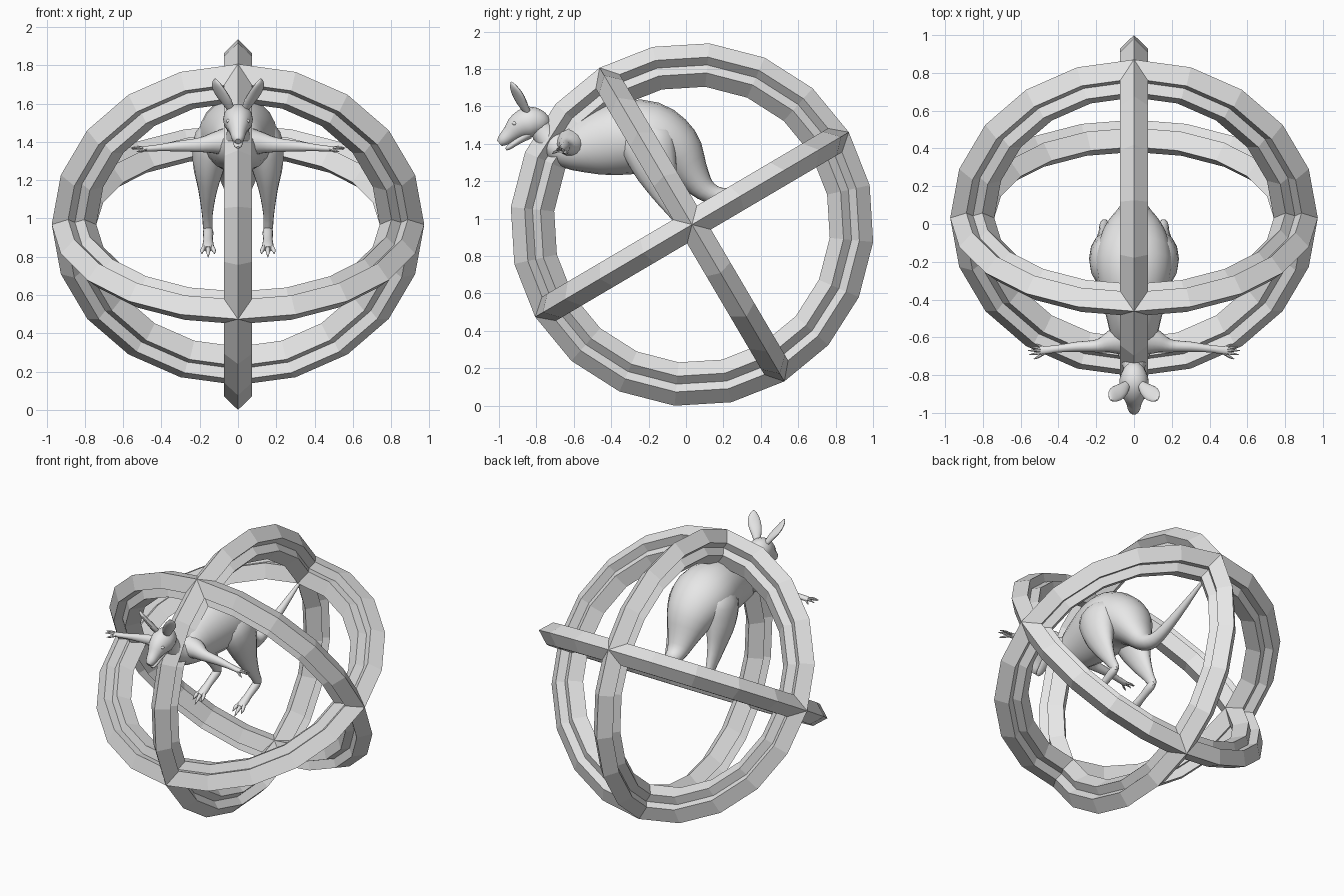
import bpy
import bmesh
import math
from mathutils import Vector

cube = bpy.data.objects.get("Cube")
if cube:
    bpy.data.objects.remove(cube, do_unlink=True)

# Single matte grey
grey = bpy.data.materials.new("plain_grey")
grey.use_nodes = True
grey.diffuse_color = (0.8, 0.8, 0.8, 1)
grey.node_tree.nodes["Principled BSDF"].inputs["Base Color"].default_value = (0.8, 0.8, 0.8, 1)


def finish(name, bm, smooth=None):
    bmesh.ops.recalc_face_normals(bm, faces=bm.faces)
    mesh = bpy.data.meshes.new(name)
    bm.to_mesh(mesh)
    bm.free()
    mesh.materials.append(grey)
    obj = bpy.data.objects.new(name, mesh)
    bpy.context.collection.objects.link(obj)
    if smooth:
        bpy.ops.object.select_all(action='DESELECT')
        obj.select_set(True)
        bpy.context.view_layer.objects.active = obj
        bpy.ops.object.shade_smooth_by_angle(angle=math.radians(smooth))
    return obj


def bridge(bm, loops, closed):
    n = len(loops[0])
    for i in range(len(loops) if closed else len(loops) - 1):
        a, b = loops[i], loops[(i + 1) % len(loops)]
        for j in range(n):
            k = (j + 1) % n
            bm.faces.new((a[j], a[k], b[k], b[j]))


# Three mutually perpendicular rings, grooved profile, 20 straight segments
CENTRE = Vector((0, 0.032, 0.968))
TILT = math.radians(30.5)
PROFILE = [(0.973, 0), (0.899, 0.074), (0.857, 0.032), (0.814, 0.074),
           (0.74, 0), (0.814, -0.074), (0.857, -0.032), (0.899, -0.074)]


def ring(name, u, v, n, segments=20):
    bm = bmesh.new()
    loops = []
    for i in range(segments):
        a = 2 * math.pi * i / segments
        d = u * math.cos(a) + v * math.sin(a)
        loops.append([bm.verts.new(CENTRE + d * r + n * h) for r, h in PROFILE])
    bridge(bm, loops, True)
    finish(name, bm)


X = Vector((1, 0, 0))
U = Vector((0, -math.sin(TILT), math.cos(TILT)))
V = Vector((0, math.cos(TILT), math.sin(TILT)))
ring("upright_ring", U, V, X)
ring("steep_ring", X, U, V)
ring("shallow_ring", X, V, U)


# Tube through stations (x, y, z, half width, half height), splined between them
def tube(name, stations, side=(1, 0, 0), sides=14, steps=3, mirror=1, smooth=50):
    pts = []
    last = len(stations) - 1
    for i in range(last):
        p = [stations[max(0, min(last, i + k))] for k in (-1, 0, 1, 2)]
        for s in range(steps):
            t = s / steps
            pts.append([0.5 * (2 * b + (c - a) * t + (2 * a - 5 * b + 4 * c - d) * t * t
                               + (3 * b - a - 3 * c + d) * t ** 3)
                        for a, b, c, d in zip(*p)])
    pts.append(list(stations[-1]))
    bm = bmesh.new()
    loops = []
    for i, p in enumerate(pts):
        before, after = pts[max(0, i - 1)], pts[min(len(pts) - 1, i + 1)]
        t = (Vector(after[:3]) - Vector(before[:3])).normalized()
        w = Vector(side)
        w = (w - t * w.dot(t)).normalized()
        h = t.cross(w)
        loop = []
        for j in range(sides):
            a = 2 * math.pi * j / sides
            q = (Vector(p[:3]) + w * max(p[3], 0.002) * math.cos(a)
                 + h * max(p[4], 0.002) * math.sin(a))
            q.x *= mirror
            loop.append(bm.verts.new(q))
        loops.append(loop)
    bridge(bm, loops, False)
    bm.faces.new(loops[0])
    bm.faces.new(loops[-1])
    return finish(name, bm, smooth)


# Body, from tail tip to neck
tube("body_and_tail", [
    (0, 0.75, 1.375, 0.005, 0.005), (0, 0.50, 1.24, 0.024, 0.024),
    (0, 0.31, 1.15, 0.036, 0.036), (0, 0.19, 1.12, 0.048, 0.045),
    (0, 0.10, 1.155, 0.07, 0.062), (0, 0.03, 1.24, 0.11, 0.095),
    (0, -0.06, 1.36, 0.17, 0.155), (0, -0.19, 1.435, 0.205, 0.19),
    (0, -0.34, 1.43, 0.185, 0.197), (0, -0.50, 1.40, 0.145, 0.168),
    (0, -0.62, 1.375, 0.115, 0.115), (0, -0.70, 1.395, 0.08, 0.08),
    (0, -0.755, 1.45, 0.058, 0.065), (0, -0.80, 1.51, 0.05, 0.055)], sides=20)

# Head with open lower jaw
tube("head", [
    (0, -0.735, 1.50, 0.02, 0.02), (0, -0.765, 1.51, 0.055, 0.058),
    (0, -0.83, 1.517, 0.078, 0.082), (0, -0.89, 1.495, 0.066, 0.071),
    (0, -0.94, 1.453, 0.044, 0.046), (0, -0.98, 1.418, 0.032, 0.032),
    (0, -0.998, 1.402, 0.016, 0.018)], sides=16)
tube("lower_jaw", [
    (0, -0.84, 1.455, 0.045, 0.03), (0, -0.90, 1.415, 0.032, 0.02),
    (0, -0.945, 1.382, 0.022, 0.014), (0, -0.963, 1.37, 0.008, 0.007)])

for label, m in (("left", 1), ("right", -1)):
    # Leaf-shaped ear and eye
    tube(label + "_ear", [
        (0.035, -0.845, 1.565, 0.018, 0.016), (0.062, -0.875, 1.615, 0.036, 0.018),
        (0.095, -0.90, 1.665, 0.042, 0.014), (0.114, -0.922, 1.705, 0.028, 0.011),
        (0.12, -0.934, 1.73, 0.004, 0.004)], side=(0.75, 0.66, 0), mirror=m)
    tube(label + "_eye", [
        (0.045, -0.915, 1.508, 0.003, 0.003), (0.052, -0.918, 1.508, 0.013, 0.011),
        (0.06, -0.922, 1.508, 0.003, 0.003)], side=(0, 1, 0), sides=10, mirror=m)

    # Outstretched arm with four fingers and a thumb
    tube(label + "_arm", [
        (0.05, -0.61, 1.40, 0.09, 0.08), (0.12, -0.625, 1.395, 0.062, 0.058),
        (0.19, -0.645, 1.385, 0.035, 0.04), (0.30, -0.65, 1.378, 0.027, 0.029),
        (0.40, -0.66, 1.37, 0.02, 0.019), (0.46, -0.667, 1.365, 0.021, 0.016),
        (0.495, -0.67, 1.363, 0.022, 0.013)], side=(0, 1, 0), mirror=m)
    for i, (y, z, reach) in enumerate([(-0.045, -0.012, 0.045), (-0.022, 0.004, 0.07),
                                       (0.0, 0.008, 0.075), (0.02, 0.0, 0.065),
                                       (0.035, -0.014, 0.03)]):
        tube(f"{label}_finger_{i + 1}", [
            (0.478, -0.67 + y * 0.35, 1.363, 0.008, 0.008),
            (0.485 + reach * 0.5, -0.67 + y * 0.75, 1.366 + z, 0.007, 0.007),
            (0.485 + reach, -0.67 + y, 1.36 + z, 0.002, 0.002)],
            side=(0, 1, 0), sides=6, mirror=m)

    # Heavy thigh tapering to the ankle
    tube(label + "_leg", [
        (0.09, -0.23, 1.54, 0.03, 0.05), (0.125, -0.21, 1.43, 0.098, 0.145),
        (0.15, -0.17, 1.29, 0.087, 0.125), (0.158, -0.115, 1.15, 0.05, 0.08),
        (0.16, -0.045, 1.02, 0.028, 0.042), (0.157, -0.005, 0.95, 0.025, 0.032),
        (0.156, 0.008, 0.92, 0.012, 0.014)], mirror=m)

    # Long foot with three clawed toes
    tube(label + "_foot", [
        (0.156, 0.02, 0.945, 0.014, 0.015), (0.156, -0.02, 0.93, 0.027, 0.029),
        (0.156, -0.10, 0.89, 0.025, 0.024), (0.156, -0.17, 0.855, 0.03, 0.022),
        (0.156, -0.20, 0.84, 0.022, 0.016)], mirror=m)
    for i, (dx, reach) in enumerate([(-0.03, 0.7), (0.0, 1.0), (0.03, 0.7)]):
        tube(f"{label}_toe_{i + 1}", [
            (0.156 + dx * 0.5, -0.175, 0.855, 0.012, 0.013),
            (0.156 + dx, -0.175 - 0.05 * reach, 0.855 - 0.028 * reach, 0.011, 0.012),
            (0.156 + dx * 1.1, -0.175 - 0.085 * reach, 0.855 - 0.057 * reach, 0.002, 0.002)],
            sides=8, mirror=m)
